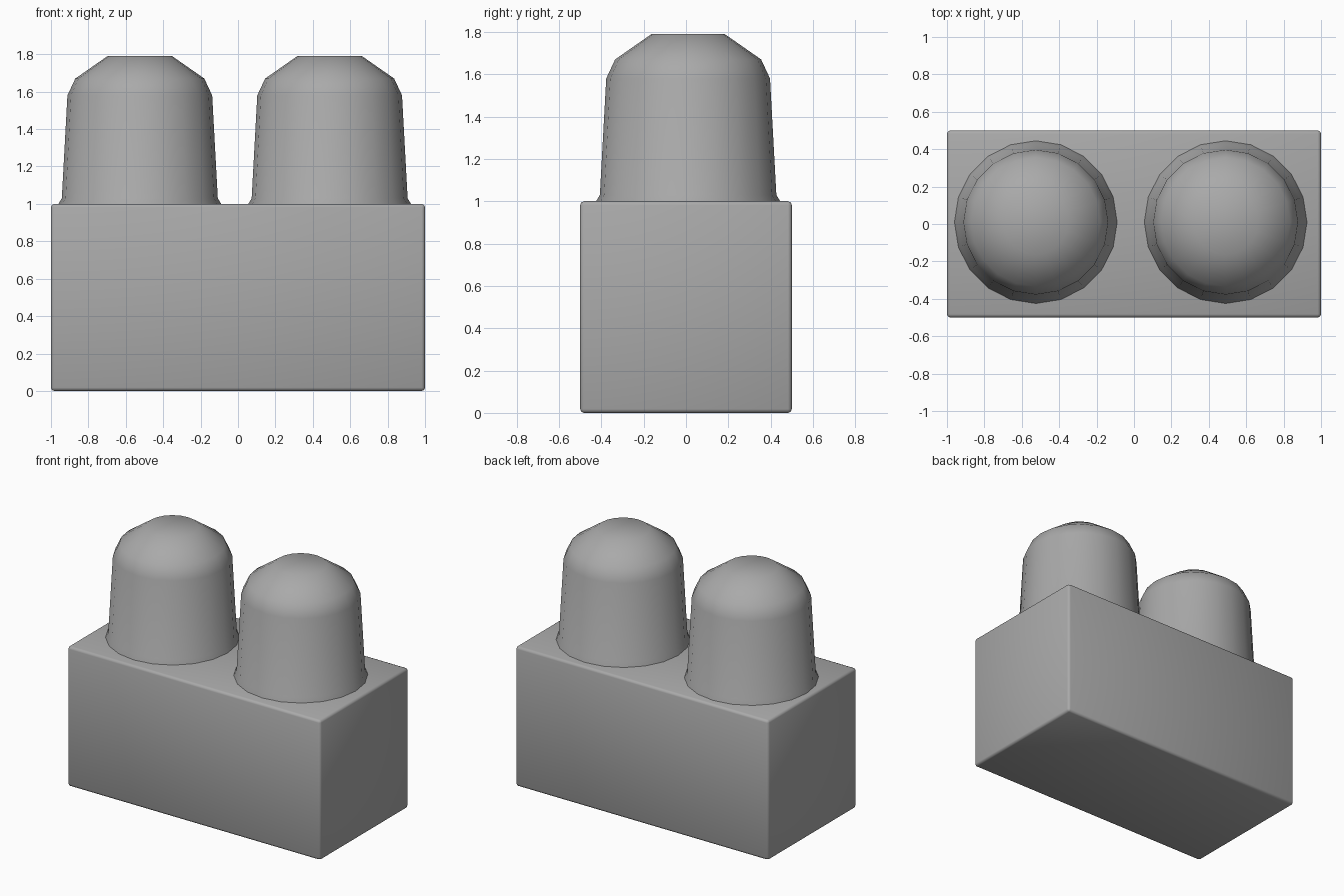
import bpy
import bmesh
import math

cube = bpy.data.objects.get("Cube")
if cube:
    bpy.data.objects.remove(cube, do_unlink=True)

GREY = (0.4, 0.4, 0.4, 1.0)
grey = bpy.data.materials.new("plain_grey")
grey.use_nodes = True
grey.diffuse_color = GREY
grey.node_tree.nodes["Principled BSDF"].inputs["Base Color"].default_value = GREY


def add_object(name, bm, location, angle):
    """Turn a bmesh into a smooth-shaded object with sharp edges kept."""
    bmesh.ops.recalc_face_normals(bm, faces=bm.faces)
    mesh = bpy.data.meshes.new(name)
    bm.to_mesh(mesh)
    bm.free()
    mesh.materials.append(grey)
    obj = bpy.data.objects.new(name, mesh)
    obj.location = location
    bpy.context.collection.objects.link(obj)
    bpy.ops.object.select_all(action="DESELECT")
    obj.select_set(True)
    bpy.context.view_layer.objects.active = obj
    bpy.ops.object.shade_smooth_by_angle(angle=math.radians(angle))
    return obj


# Block body with narrow rounded edges
bm = bmesh.new()
bmesh.ops.create_cube(bm, size=1)
bmesh.ops.scale(bm, vec=(2, 1, 1), verts=bm.verts)
bmesh.ops.bevel(bm, geom=bm.edges[:], offset=0.018, segments=2,
                profile=0.5, affect="EDGES")
add_object("block_body", bm, (0, 0, 0.5), 50)

# Domed studs: (radius, height) profile from flared foot to flat crown
PROFILE = [(0.435, 0.99), (0.435, 1.0), (0.417, 1.03), (0.387, 1.58),
           (0.345, 1.67), (0.173, 1.79)]
SIDES = 20


def add_stud(name, x):
    bm = bmesh.new()
    rings = []
    for radius, z in PROFILE:
        ring = []
        for i in range(SIDES):
            a = math.tau * i / SIDES
            ring.append(bm.verts.new((radius * math.cos(a), radius * math.sin(a), z)))
        rings.append(ring)
    for low, high in zip(rings, rings[1:]):
        for i in range(SIDES):
            j = (i + 1) % SIDES
            bm.faces.new((low[i], low[j], high[j], high[i]))
    bm.faces.new(rings[-1])
    bm.faces.new(rings[0][::-1])
    add_object(name, bm, (x, 0.01, 0), 60)


add_stud("right_stud", -0.525)
add_stud("left_stud", 0.49)
